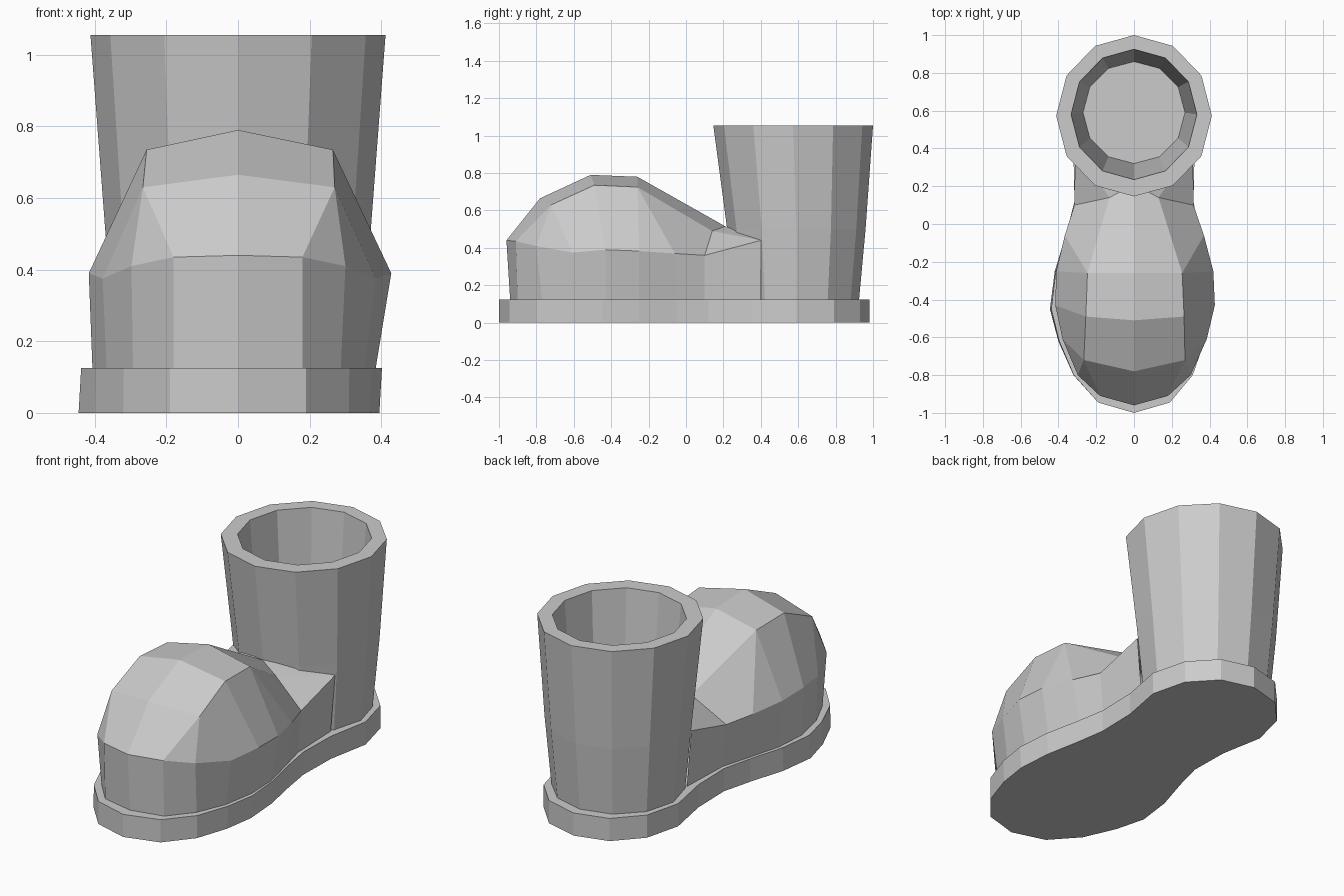
import bpy, bmesh
from math import sin, cos, pi

if "Cube" in bpy.data.objects:
    bpy.data.objects.remove(bpy.data.objects["Cube"])


def make_object(name, verts, faces):
    mesh = bpy.data.meshes.new(name)
    bm = bmesh.new()
    vs = [bm.verts.new(v) for v in verts]
    for f in faces:
        bm.faces.new([vs[i] for i in f])
    bmesh.ops.remove_doubles(bm, verts=bm.verts[:], dist=0.0005)
    bmesh.ops.recalc_face_normals(bm, faces=bm.faces[:])
    bm.to_mesh(mesh)
    bm.free()
    ob = bpy.data.objects.new(name, mesh)
    bpy.context.collection.objects.link(ob)
    return ob


def lean(y, amount):
    # slight left/right difference around the ball of the foot
    return amount * max(0, 1 - abs(y + 0.4) / 0.5)


def loft(name, rings, caps=True):
    n = len(rings[0])
    verts = [v for r in rings for v in r]
    faces = [(k * n + i, k * n + (i + 1) % n, (k + 1) * n + (i + 1) % n, (k + 1) * n + i)
             for k in range(len(rings) - 1) for i in range(n)]
    if caps:
        faces += [tuple(range(n)), tuple(range(len(verts) - n, len(verts)))]
    return make_object(name, verts, faces)


# Sole: mirrored footprint, extruded
half = [(0, -1), (.19, -.945), (.315, -.80), (.385, -.62), (.42, -.45), (.40, -.25),
        (.35, -.05), (.315, .12), (.32, .35), (.365, .59), (.315, .79), (.185, .93), (0, .98)]
outline = half + [(-x, y) for x, y in half[-2:0:-1]]
loft("sole", [[(x + lean(y, s), y, z) for x, y in outline]
              for z, s in ((0, -.028), (.125, -.02))])

# Foot upper: side wall, toe dome and instep, built as one half and mirrored
low = [(0, -.94), (.18, -.90), (.29, -.77), (.36, -.61), (.395, -.43),
       (.385, -.25), (.335, -.05), (.295, .10), (.285, .40)]
rim = [(0, -.96, .44), (.18, -.91, .435), (.30, -.80, .41), (.385, -.61, .375),
       (.428, -.43, .39), (.42, -.25, .383), (.37, -.06, .37), (.315, .10, .36), (.312, .40, .44)]
ridge = [(.27, -.72, .63), (.265, -.49, .735), (.255, -.26, .725), (.13, .14, .49)]
crown = [(0, -.78, .665), (0, -.51, .79), (0, -.26, .78), (0, .21, .515)]
pts = ([(x + lean(y, -.012) * (x > 0), y, .12) for x, y in low]
       + rim + ridge + crown + [(.17, .28, .49)])
P, R, C = 9, 18, 22
half_faces = [(i, i + 1, P + i + 1, P + i) for i in range(8)]
half_faces += [(P, P + 1, R, C), (P + 1, P + 2, R), (P + 2, P + 3, R),
               (P + 3, P + 4, R + 1, R), (P + 4, P + 5, R + 2, R + 1),
               (P + 5, P + 6, R + 2), (P + 6, P + 7, R + 3, R + 2),
               (P + 7, P + 8, R + 3), (R + 3, P + 8, 26, C + 3)]
half_faces += [(R + i, R + i + 1, C + i + 1, C + i) for i in range(3)]
n = len(pts)
other = [(-x + (lean(y, -.024) if i < P else lean(y, .012)), y, z) if x else (x, y, z)
         for i, (x, y, z) in enumerate(pts)]
other_low = [(-(x) + lean(y, -.012) * (x > 0), y, .12) for x, y in low]
other[:P] = other_low
make_object("foot_upper", pts + other,
            half_faces + [tuple(n + i for i in reversed(f)) for f in half_faces])


# Boot shaft: twelve-sided flared tube with an inside floor
def ring(r, cy, z, rx=None):
    return [((rx or r) * sin(i * pi / 6), cy + r * cos(i * pi / 6), z) for i in range(12)]


loft("boot_shaft", [ring(.335, .59, .12), ring(.37, .59, .50), ring(.427, .573, 1.055, .412),
                    ring(.345, .58, 1.055, .333), ring(.27, .59, .22)])
